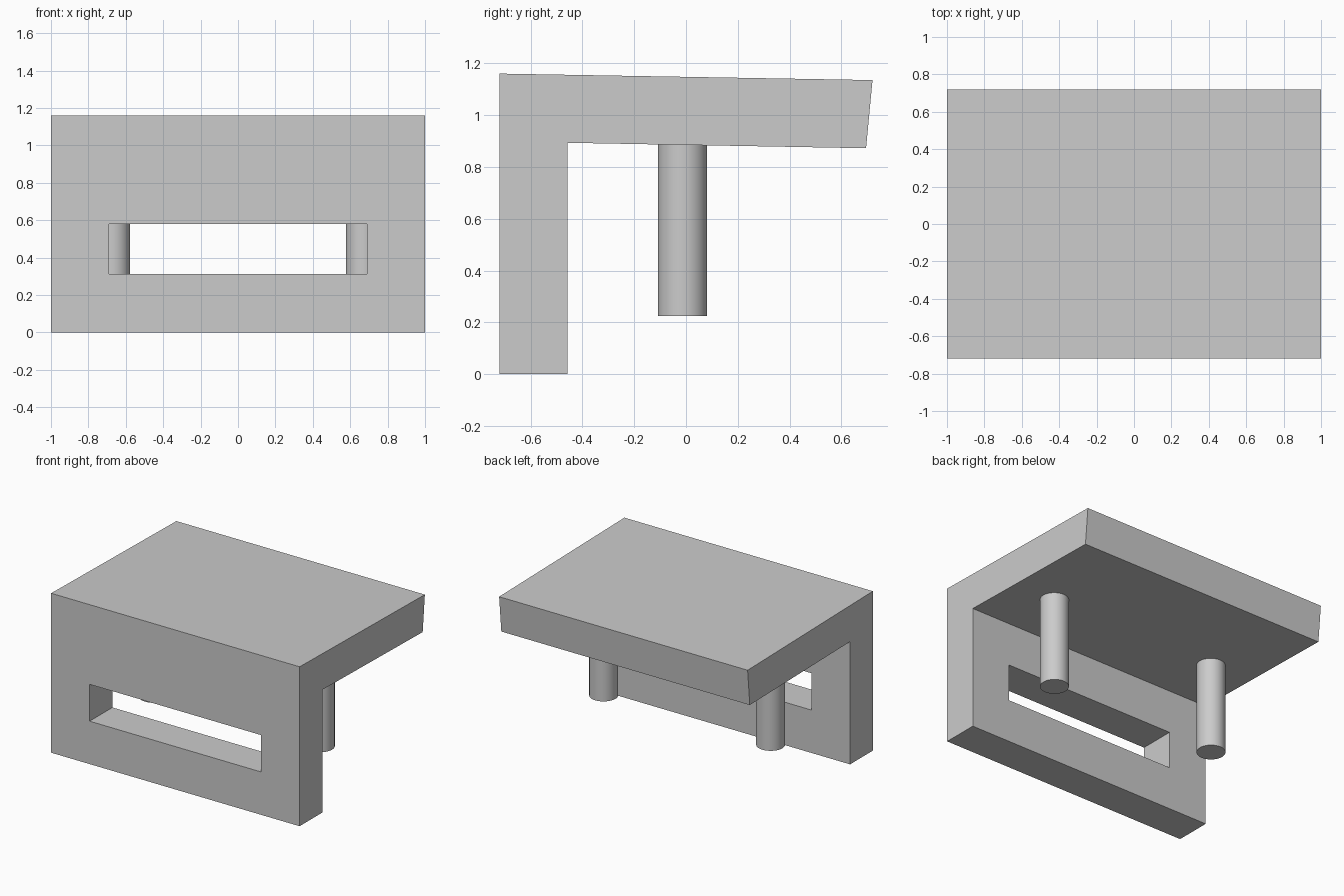
import bpy
import bmesh
import math

cube = bpy.data.objects.get("Cube")
if cube:
    bpy.data.objects.remove(cube, do_unlink=True)

grey = bpy.data.materials.new("light_grey")
grey.use_nodes = True
colour = (0.6, 0.6, 0.6, 1.0)
grey.diffuse_color = colour
grey.node_tree.nodes["Principled BSDF"].inputs["Base Color"].default_value = colour


def add_object(name, bm):
    """Turn a bmesh into a grey object."""
    bmesh.ops.recalc_face_normals(bm, faces=bm.faces[:])
    mesh = bpy.data.meshes.new(name)
    bm.to_mesh(mesh)
    bm.free()
    mesh.materials.append(grey)
    obj = bpy.data.objects.new(name, mesh)
    bpy.context.collection.objects.link(obj)
    return obj


def extrude_profile(name, profile, half_width):
    """Extrude a (y, z) outline across x."""
    bm = bmesh.new()
    face = bm.faces.new([bm.verts.new((-half_width, y, z)) for y, z in profile])
    moved = bmesh.ops.extrude_face_region(bm, geom=[face])["geom"]
    verts = [v for v in moved if isinstance(v, bmesh.types.BMVert)]
    bmesh.ops.translate(bm, verts=verts, vec=(2 * half_width, 0, 0))
    return add_object(name, bm)


# L-shaped bracket: upright front plate and slightly drooping top slab
bracket = extrude_profile("bracket", [
    (-0.72, 0), (-0.458, 0), (-0.458, 0.893),
    (0.695, 0.872), (0.72, 1.135), (-0.72, 1.16)], 1.0)

# Long slot through the front plate
cutter = extrude_profile("slot_cutter", [
    (-0.85, 0.312), (-0.35, 0.312), (-0.35, 0.58), (-0.85, 0.58)], 0.69)
cutter.hide_render = True
slot = bracket.modifiers.new("slot", "BOOLEAN")
slot.operation = "DIFFERENCE"
slot.solver = "EXACT"
slot.object = cutter
bpy.context.view_layer.objects.active = bracket
bracket.select_set(True)
bpy.ops.object.modifier_apply(modifier=slot.name)
bpy.data.objects.remove(cutter, do_unlink=True)
bracket.select_set(False)

# Two round pegs hanging under the slab
bottom, top = 0.225, 0.9
for side, sign in (("left", 1), ("right", -1)):
    bpy.ops.mesh.primitive_cylinder_add(
        vertices=64, radius=0.095, depth=top - bottom,
        location=(sign * 0.672, -0.013, (top + bottom) / 2))
    peg = bpy.context.object
    peg.name = side + "_peg"
    peg.data.materials.append(grey)
    bpy.ops.object.shade_smooth_by_angle(angle=math.radians(30))
